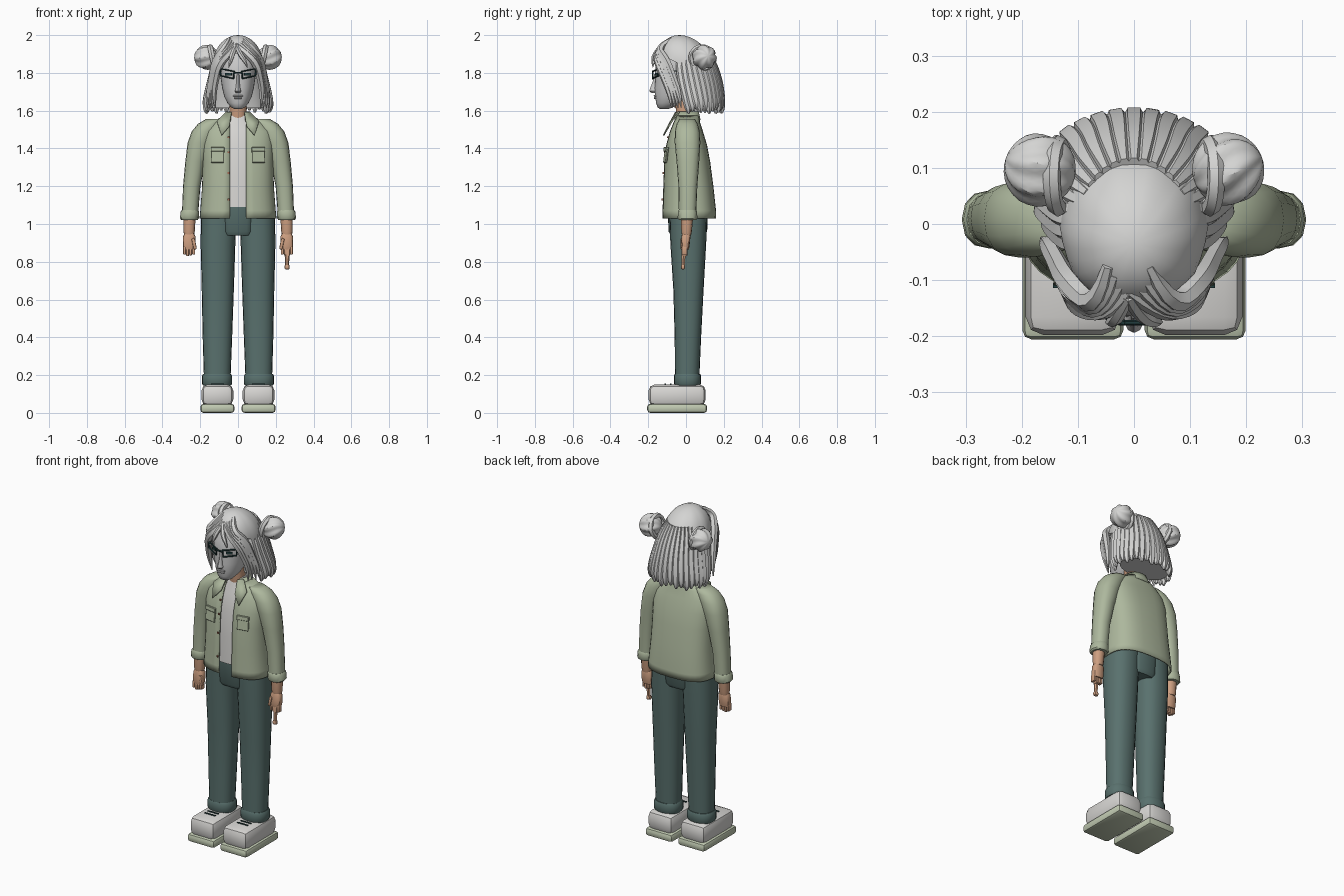
import bpy, bmesh, math
from math import sin, cos, pi, copysign
from mathutils import Vector, Matrix

if "Cube" in bpy.data.objects:
    bpy.data.objects.remove(bpy.data.objects["Cube"])


def material(name, r, g, b):
    m = bpy.data.materials.new(name)
    m.use_nodes = True
    m.diffuse_color = (r, g, b, 1)
    bsdf = m.node_tree.nodes["Principled BSDF"]
    bsdf.inputs["Base Color"].default_value = (r, g, b, 1)
    bsdf.inputs["Roughness"].default_value = 0.8
    return m


SAGE = material("sage cloth", .42, .48, .34)
PALE = material("pale sage rubber", .54, .60, .45)
TEAL = material("dark teal cloth", .10, .165, .155)
WHITE = material("off white", .69, .68, .66)
HAIR = material("silver hair", .66, .66, .65)
FACE = material("grey face", .58, .58, .58)
SKIN = material("tan skin", .62, .35, .22)
DARK = material("dark frame", .015, .045, .045)
RUST = material("rust button", .35, .13, .08)


def finish(ob, mat, angle=40):
    ob.data.materials.append(mat)
    bpy.ops.object.select_all(action='DESELECT')
    ob.select_set(True)
    bpy.context.view_layer.objects.active = ob
    if ob.type == 'CURVE':
        bpy.ops.object.convert(target='MESH')
    bpy.ops.object.shade_smooth_by_angle(angle=math.radians(angle))
    return ob


def from_bmesh(name, bm, mat, angle=40):
    bmesh.ops.recalc_face_normals(bm, faces=bm.faces)
    me = bpy.data.meshes.new(name)
    bm.to_mesh(me)
    bm.free()
    ob = bpy.data.objects.new(name, me)
    bpy.context.collection.objects.link(ob)
    return finish(ob, mat, angle)


def loft(name, rings, mat, n=20, e=2.3, gap=0, s=1, angle=40):
    """Skin rings (z, cx, cy, rx, ry); gap leaves the front open."""
    bm = bmesh.new()
    rows = []
    for z, cx, cy, rx, ry in rings:
        g = math.asin((gap / rx) ** (e / 2)) if gap else 0
        row = []
        for i in range(n):
            a = -pi / 2 + g + (2 * pi - 2 * g) * i / (n - 1 if gap else n)
            x, y = cos(a), sin(a)
            row.append(bm.verts.new((s * cx + rx * copysign(abs(x) ** (2 / e), x),
                                     cy + ry * copysign(abs(y) ** (2 / e), y), z)))
        rows.append(row)
    for lo, hi in zip(rows, rows[1:]):
        for i in range(n - 1 if gap else n):
            j = (i + 1) % n
            bm.faces.new((lo[i], lo[j], hi[j], hi[i]))
    if not gap:
        bm.faces.new(rows[0][::-1])
        bm.faces.new(rows[-1])
    return from_bmesh(name, bm, mat, angle)


def box(name, loc, size, mat, bevel=0.0, rot=(0, 0, 0), segments=2):
    bm = bmesh.new()
    bmesh.ops.create_cube(bm, size=1)
    bmesh.ops.scale(bm, vec=size, verts=bm.verts)
    if bevel:
        bmesh.ops.bevel(bm, geom=bm.edges[:], offset=bevel, segments=segments,
                        profile=.5, affect='EDGES')
    ob = from_bmesh(name, bm, mat, 35)
    ob.location, ob.rotation_euler = loc, rot
    return ob


def tubes(name, paths, depth, mat, cyclic=False, kind='NURBS'):
    """Tubes along lists of (x, y, z, radius factor)."""
    cu = bpy.data.curves.new(name, 'CURVE')
    cu.dimensions, cu.bevel_depth, cu.bevel_resolution = '3D', depth, 1
    cu.use_fill_caps = True
    for path in paths:
        sp = cu.splines.new(kind)
        sp.points.add(len(path) - 1)
        for p, (x, y, z, r) in zip(sp.points, path):
            p.co, p.radius = (x, y, z, 1), r
        sp.use_cyclic_u, sp.use_endpoint_u = cyclic, True
        sp.order_u, sp.resolution_u = 3, 4
    ob = bpy.data.objects.new(name, cu)
    bpy.context.collection.objects.link(ob)
    return finish(ob, mat)


# Limbs, shoes and sleeves, both sides
for s, side in ((1, "left"), (-1, "right")):
    box(side + "_sole", (s * .109, -.047, .024), (.18, .317, .048), PALE, .016)
    box(side + "_shoe", (s * .109, -.047, .094), (.168, .302, .112), WHITE, .032)
    for k in range(3):
        box(side + "_lace", (s * .109, -.11 + .03 * k, .151), (.07, .008, .007), DARK)
    loft(side + "_trouser_leg", [(.17, .11, .006, .07, .064), (.4, .109, .01, .078, .07),
         (.65, .107, .013, .085, .08), (.9, .106, .012, .092, .095),
         (1.08, .1, .012, .095, .1)], TEAL, s=s)
    loft(side + "_trouser_cuff", [(.145, .111, .008, .074, .066), (.155, .111, .008, .08, .072),
         (.195, .111, .008, .08, .072), (.207, .111, .008, .073, .067)], TEAL, s=s)
    loft(side + "_sleeve", [(1.05, .254, .008, .043, .046), (1.2, .245, .01, .046, .05),
         (1.33, .226, .01, .053, .06), (1.43, .203, .008, .064, .068),
         (1.49, .178, .007, .067, .066), (1.53, .15, .006, .062, .056),
         (1.555, .115, .006, .055, .042)], SAGE, n=16, s=s, angle=60)
    loft(side + "_sleeve_cuff", [(1.022, .257, .008, .044, .046), (1.03, .257, .008, .05, .052),
         (1.065, .255, .008, .049, .051), (1.073, .254, .008, .044, .047)], SAGE, n=12, s=s)

    # Hand: wrist, palm, thumb and fingers
    loft(side + "_wrist", [(.94, .259, .003, .026, .024), (.96, .259, .003, .03, .028),
         (1.04, .257, .006, .033, .032)], SKIN, n=12, s=s)
    loft(side + "_palm", [(.865, .258, -.004, .03, .019), (.885, .258, -.004, .034, .023),
         (.935, .258, 0, .033, .024), (.95, .258, 0, .024, .02)], SKIN, n=12, e=3, s=s)
    box(side + "_thumb", (s * .232, -.02, .895), (.018, .02, .06), SKIN, .006, (0, s * .2, 0))
    for k in range(4):
        box(side + "_finger", (s * (.235 + .016 * k), -.008, .86 - .004 * (k % 3)),
            (.015, .03, .045), SKIN, .005)
tubes("pointing_finger", [[(.26, -.01, .87, 1), (.26, -.014, .83, 1),
      (.26, -.016, .79, .8), (.26, -.016, .765, .8)]], .013, SKIN)
box("fingertip", (.26, -.016, .772), (.027, .022, .026), SKIN, .008)

# Hips, shirt and open jacket
loft("trouser_hips", [(.94, 0, .01, .076, .09), (.96, 0, .01, .082, .102),
     (1.1, 0, .01, .092, .108)], TEAL, e=4)
loft("shirt", [(1.09, 0, .01, .16, .115), (1.25, 0, .01, .15, .112), (1.4, 0, .007, .15, .098),
     (1.5, 0, .004, .13, .075), (1.56, 0, .006, .065, .055), (1.595, 0, .006, .05, .048)],
     WHITE, n=28)
jacket = loft("jacket_body", [(1.03, 0, .017, .204, .143), (1.07, 0, .017, .2, .142),
              (1.2, 0, .012, .19, .133), (1.33, 0, .006, .188, .122), (1.42, 0, .003, .19, .108),
              (1.49, 0, .002, .18, .088), (1.54, 0, .004, .135, .07), (1.575, 0, .006, .075, .062)],
              SAGE, n=33, e=2.7, gap=.043, angle=50)
collar = loft("collar_band", [(1.55, 0, .006, .092, .072), (1.595, 0, .008, .062, .06)],
              SAGE, n=20, gap=.042)
for ob in (jacket, collar):
    mod = ob.modifiers.new("thickness", 'SOLIDIFY')
    mod.thickness = .008
    mod.offset = -1
for s, side in ((1, "left"), (-1, "right")):
    bm = bmesh.new()
    flap = [(.036, -.058, 1.592), (.046, -.098, 1.52), (.088, -.122, 1.47),
            (.112, -.078, 1.545), (.064, -.038, 1.595)]
    bm.faces.new([bm.verts.new((s * x, y, z)) for x, y, z in flap])
    bmesh.ops.triangulate(bm, faces=bm.faces)
    ob = from_bmesh(side + "_collar_flap", bm, SAGE)
    ob.modifiers.new("thickness", 'SOLIDIFY').thickness = .007
    box(side + "_pocket", (s * .108, -.106, 1.365), (.07, .009, .082), SAGE, .002,
        (-.13, 0, s * .18), 1)
    box(side + "_pocket_flap", (s * .108, -.1085, 1.395), (.072, .009, .024), SAGE, .002,
        (-.13, 0, s * .18), 1)
for z, y in ((1.13, -.126), (1.27, -.12), (1.38, -.112), (1.46, -.097)):
    box("jacket_button", (-.05, y, z), (.009, .007, .009), RUST)

# Neck and face
loft("neck", [(1.53, 0, 0, .045, .045), (1.66, 0, -.015, .045, .045)], SKIN)
loft("head", [(1.61, 0, -.115, .022, .024), (1.617, 0, -.11, .036, .04), (1.64, 0, -.09, .056, .068),
     (1.675, 0, -.07, .073, .094), (1.72, 0, -.058, .084, .109), (1.76, 0, -.05, .09, .113),
     (1.8, 0, -.045, .095, .12), (1.86, 0, -.035, .1, .12), (1.93, 0, -.02, .085, .095)],
     FACE, n=28, e=2.2, angle=60)
loft("nose", [(1.693, 0, -.165, .012, .016), (1.703, 0, -.168, .018, .026),
     (1.715, 0, -.167, .013, .024), (1.755, 0, -.16, .008, .016), (1.795, 0, -.158, .008, .01)],
     FACE, n=10, e=2)
for z, w in ((1.678, .026), (1.667, .022)):
    box("lip", (0, -.163, z), (2 * w, .016, .009), FACE, .004)

# Glasses and eyes
frames = []
for s, side in ((1, "left"), (-1, "right")):
    corners = [(.02, -.176, 1.808), (.094, -.146, 1.822), (.092, -.146, 1.785), (.024, -.176, 1.77)]
    frames.append([(s * x, y, z, 1) for x, y, z in corners])
    box(side + "_eye", (s * .05, -.154, 1.792), (.036, .009, .013), DARK, 0, (0, 0, s * .4))
    tubes(side + "_glasses_arm", [[(s * .094, -.146, 1.812, 1), (s * .102, -.05, 1.81, 1)]],
          .004, DARK, kind='POLY')
tubes("glasses_frames", frames, .0055, DARK, True, 'POLY')
tubes("glasses_bridge", [[(-.02, -.176, 1.8, 1), (.02, -.176, 1.8, 1)]], .005, DARK, kind='POLY')

# Hair cap, trimmed along a slanted hairline
bm = bmesh.new()
bmesh.ops.create_uvsphere(bm, u_segments=32, v_segments=18, radius=1)
for v in bm.verts:
    ridge = 1 + .012 * cos(10 * math.atan2(v.co.y, v.co.x))
    v.co = (v.co.x * .132 * ridge, v.co.y * .147 * ridge - v.co.z * .035, 1.84 + v.co.z * .16)
bmesh.ops.bisect_plane(bm, geom=bm.verts[:] + bm.edges[:] + bm.faces[:],
                       plane_co=(0, 0, 1.83), plane_no=(0, .5, 1), clear_inner=True)
from_bmesh("hair_cap", bm, HAIR)
loft("hair_core", [(1.615, 0, .085, .15, .09), (1.68, 0, .075, .142, .09),
     (1.76, 0, .055, .128, .1), (1.86, 0, .035, .115, .1), (1.92, 0, .02, .09, .09)], HAIR)

# Hanging locks around the sides and back
locks = []
COUNT = 23
for i in range(COUNT):
    a = math.radians(-28 + 236 * i / (COUNT - 1))
    c, d = cos(a), sin(a)
    end = 1.585 + .022 * (i * 7 % 5) / 4
    locks.append([(.09 * c, .01 + .1 * d, 1.925, .5), (.122 * c, .02 + .125 * d, 1.86, .9),
                  (.14 * c, .04 + .135 * d, 1.76, 1.15), (.162 * c, .06 + .127 * d, 1.67, 1.2),
                  (.172 * c, .07 + .122 * d, end + .02, .9), (.165 * c, .07 + .12 * d, end, .3)])
tubes("hanging_locks", locks, .02, HAIR)

# Parted fringe sweeping around the face
fringe = []
for s in (1, -1):
    for k in range(4):
        t = k / 3
        fringe.append([(-.01 + s * .012 * k, -.12 + .015 * k, 1.95 + .01 * k, .6),
                       (s * (.045 + .02 * t), -.158, 1.905 + .03 * t, 1.1),
                       (s * (.098 + .022 * t), -.148 + .045 * t, 1.85 + .02 * t, 1.2),
                       (s * (.118 + .02 * t), -.115 + .05 * t, 1.77, 1),
                       (s * (.13 + .025 * t), -.085 + .05 * t, 1.69, .9),
                       (s * (.12 + .045 * t), -.075 + .05 * t, 1.615, .15)])
    fringe.append([(-.01, -.13, 1.945, .6), (s * .02 - .01, -.165, 1.9, .8),
                   (s * .04, -.176, 1.86, .6), (s * .05, -.175, 1.83, .1)])
tubes("fringe_locks", fringe, .018, HAIR)

# Twisted side buns
for s, side in ((1, "left"), (-1, "right")):
    bm = bmesh.new()
    bmesh.ops.create_uvsphere(bm, u_segments=42, v_segments=14, radius=1)
    for v in bm.verts:
        a = math.atan2(v.co.y, v.co.x) * 7 + v.co.z * 2.5
        v.co *= 1 + .08 * cos(a) * (1 - v.co.z ** 2)
        v.co = Vector((v.co.x * .062, v.co.y * .062, v.co.z * .064))
    turn = Vector((s, .35, .12)).to_track_quat('Z', 'Y').to_matrix().to_4x4()
    bm.transform(Matrix.Translation((s * .168, .097, 1.882)) @ turn)
    from_bmesh(side + "_bun", bm, HAIR, 30)
    ring = [(s * (.135 + .012 * sin(t)), .085 + .058 * cos(t), 1.88 + .058 * sin(t), 1)
            for t in (2 * pi * k / 12 for k in range(12))]
    tubes(side + "_bun_wrap", [ring], .016, HAIR, True)
